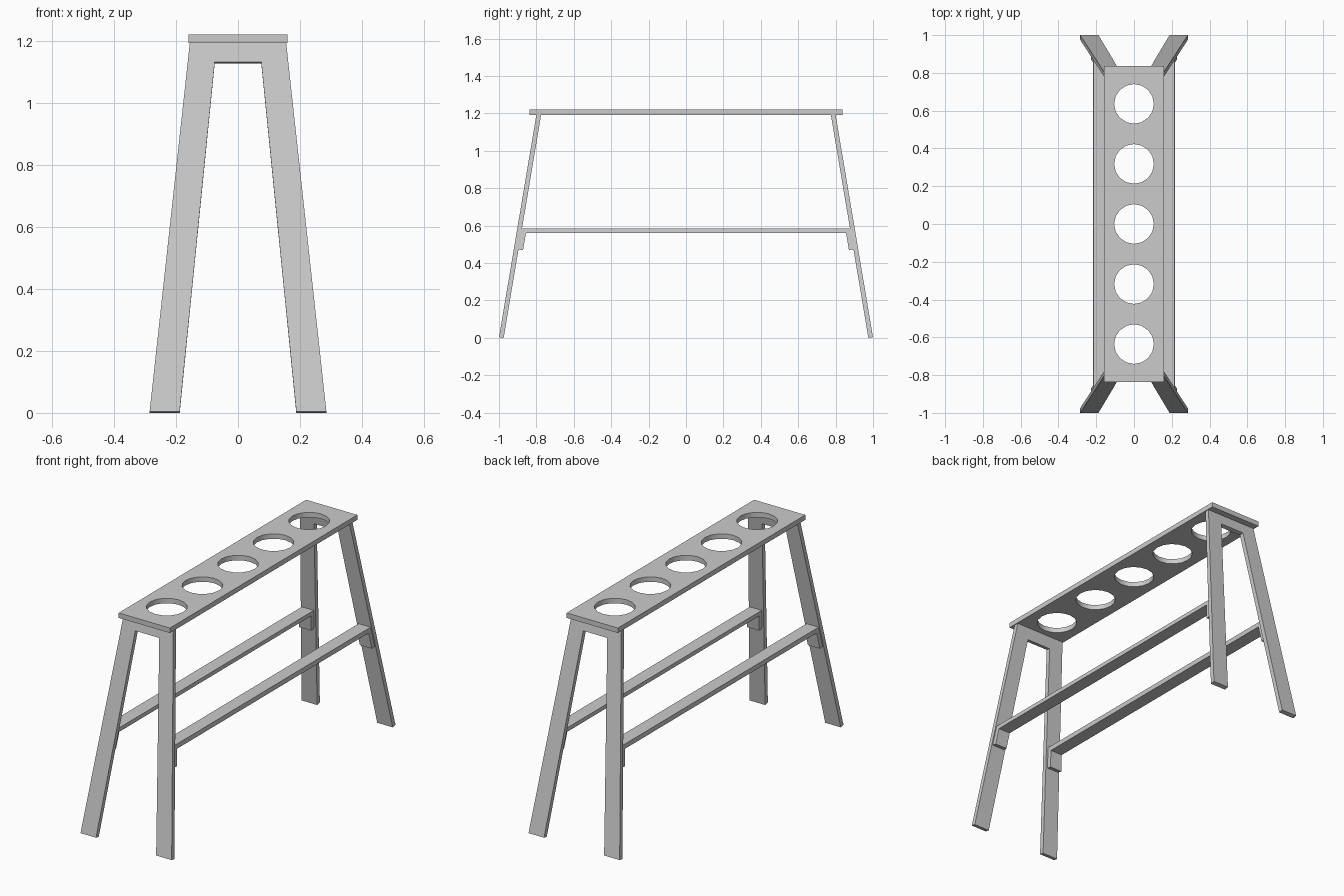
import bpy, bmesh, math
from mathutils import Vector

if "Cube" in bpy.data.objects:
    bpy.data.objects.remove(bpy.data.objects["Cube"])

LEAN = 0.168    # outward lean of the end frames (dy per dz)
SPLAY = 0.107   # sideways splay of the legs (dx per dz)


def prism(name, points, offset):
    """Extrude a planar outline by an offset vector."""
    bm = bmesh.new()
    face = bm.faces.new([bm.verts.new(p) for p in points])
    ext = bmesh.ops.extrude_face_region(bm, geom=[face])
    moved = [g for g in ext["geom"] if isinstance(g, bmesh.types.BMVert)]
    bmesh.ops.translate(bm, verts=moved, vec=offset)
    bmesh.ops.recalc_face_normals(bm, faces=bm.faces)
    mesh = bpy.data.meshes.new(name)
    bm.to_mesh(mesh)
    bm.free()
    obj = bpy.data.objects.new(name, mesh)
    bpy.context.collection.objects.link(obj)
    return obj


def finish(obj):
    bpy.ops.object.select_all(action='DESELECT')
    obj.select_set(True)
    bpy.context.view_layer.objects.active = obj
    if obj.type == 'CURVE':
        bpy.ops.object.convert(target='MESH')
        obj = bpy.context.object
    bpy.ops.object.shade_smooth_by_angle(angle=math.radians(40))


# Top plate with five round holes (filled 2D outline)
curve = bpy.data.curves.new("top_plate", 'CURVE')
curve.dimensions = '2D'
curve.fill_mode = 'BOTH'
curve.extrude = 0.014
loops = [[(-0.16, -0.837), (0.16, -0.837), (0.16, 0.837), (-0.16, 0.837)]]
for i in range(-2, 3):
    loops.append([(0.105 * math.cos(a * math.tau / 16),
                   0.318 * i + 0.105 * math.sin(a * math.tau / 16)) for a in range(16)])
for pts in loops:
    spline = curve.splines.new('POLY')
    spline.points.add(len(pts) - 1)
    for sp, (x, y) in zip(spline.points, pts):
        sp.co = (x, y, 0, 1)
    spline.use_cyclic_u = True
plate = bpy.data.objects.new("top_plate", curve)
plate.location.z = 1.206
bpy.context.collection.objects.link(plate)
finish(plate)

# Leaning end frames: two splayed legs joined by a crosspiece
half = [(0.285, 0), (0.155, 1.192), (-0.155, 1.192), (-0.285, 0),
        (-0.188, 0), (-0.075, 1.127), (0.075, 1.127), (0.188, 0)]
for side, label in ((-1, "front"), (1, "back")):
    pts = [(x, side * (0.975 - LEAN * z), z) for x, z in half]
    normal = Vector((0, side, LEAN)).normalized() * 0.025
    finish(prism(label + "_leg_frame", pts, normal))

# Long stretchers: flat strips with end tabs bent down along the legs
end = [(0.877, 0.585), (0.896, 0.473), (0.871, 0.469), (0.856, 0.56)]
outline = end + [(-y, z) for y, z in reversed(end)]
for side, label in ((-1, "left"), (1, "right")):
    pts = [(side * (0.14 + SPLAY * (0.585 - z)), y, z) for y, z in outline]
    finish(prism(label + "_stretcher", pts, Vector((side * 0.075, 0, 0))))
